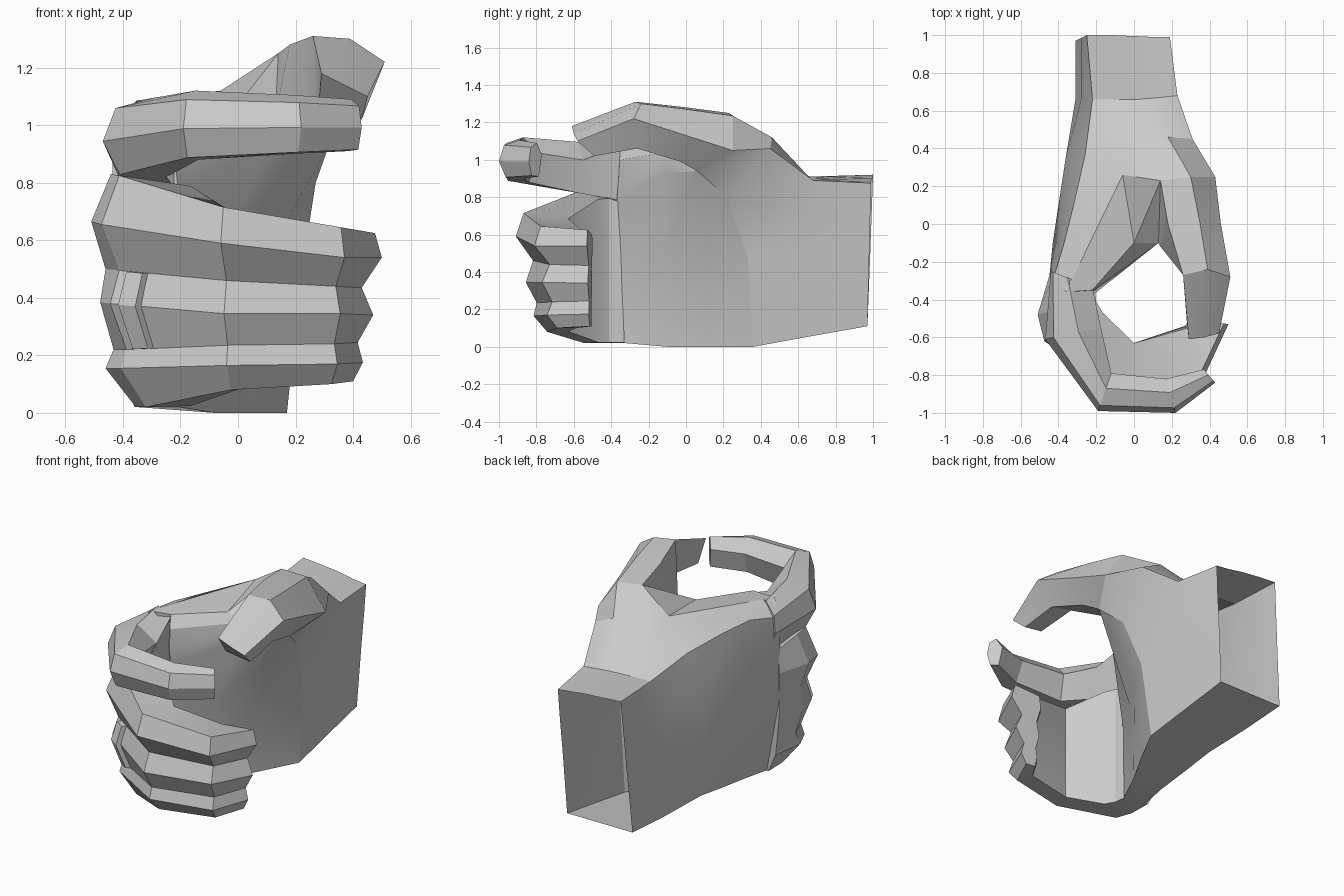
import bpy, bmesh, math
from mathutils import Vector

cube = bpy.data.objects.get("Cube")
if cube:
    bpy.data.objects.remove(cube, do_unlink=True)

grey = bpy.data.materials.new("light_grey")
grey.use_nodes = True
grey.diffuse_color = (0.6, 0.6, 0.6, 1)
grey.node_tree.nodes["Principled BSDF"].inputs["Base Color"].default_value = (0.6, 0.6, 0.6, 1)


def loft(name, rings, cap_start=False, cap_end=True, angle=24):
    """Skin a list of equal-length vertex rings into one mesh object."""
    bm = bmesh.new()
    loops = [[bm.verts.new(p) for p in ring] for ring in rings]
    n = len(loops[0])
    for a, b in zip(loops, loops[1:]):
        for i in range(n):
            j = (i + 1) % n
            bm.faces.new((a[i], a[j], b[j], b[i]))
    if cap_start:
        bm.faces.new(loops[0])
    if cap_end:
        bm.faces.new(loops[-1])
    bmesh.ops.remove_doubles(bm, verts=bm.verts, dist=.0005)
    bmesh.ops.recalc_face_normals(bm, faces=bm.faces)
    mesh = bpy.data.meshes.new(name)
    bm.to_mesh(mesh)
    bm.free()
    mesh.materials.append(grey)
    obj = bpy.data.objects.new(name, mesh)
    bpy.context.collection.objects.link(obj)
    bpy.ops.object.select_all(action='DESELECT')
    obj.select_set(True)
    bpy.context.view_layer.objects.active = obj
    bpy.ops.object.shade_smooth_by_angle(angle=math.radians(angle))
    return obj


# Palm: rings from the open wrist to the knuckles
# (back bottom, back middle, back top, web, thumb x3, crease, inner middle, inner bottom)
wrist_rings = [
    [(-.31, .97, .11), (-.28, .985, .5), (-.25, 1, .92), (-.12, 1, .91), (0, .995, .9),
     (.1, .99, .885), (.19, .99, .875), (.18, .985, .7), (.165, .98, .5), (.14, .97, .11)],
    [(-.31, .66, .09), (-.28, .66, .5), (-.22, .66, .91), (-.1, .66, .905), (.02, .66, .9),
     (.14, .67, .895), (.23, .68, .89), (.22, .67, .7), (.2, .67, .5), (.155, .66, .055)],
    [(-.32, .31, .09), (-.36, .36, .5), (-.26, .36, .98), (-.07, .42, 1.05), (.06, .45, 1.1),
     (.18, .46, 1.12), (.31, .45, 1.06), (.27, .22, .8), (.22, .33, .48), (.17, .36, 0)],
]
web, thumb_root = (-.06, .26, 1.12), [(.14, .23, 1.25), (.3, .25, 1.235), (.43, .25, 1.05), (.32, .06, .94)]
crotch, crotch_side = (0, -.1, 1.07), (.13, -.1, 1.04)
hand_rings = [
    [(-.32, .1, .06), (-.40, .1, .5), (-.32, .1, 1.02), web, *thumb_root,
     (.08, .1, .5), (.05, .13, 0)],
    [(-.32, -.14, .03), (-.43, -.1, .5), (-.37, -.1, 1.04), web, crotch, crotch_side, crotch_side,
     (.1, -.1, .93), (-.07, -.12, .5), (-.08, -.1, 0)],
    [(-.35, -.33, .02), (-.45, -.3, .5), (-.43, -.3, 1.0), (-.36, -.36, 1.08), (-.22, -.35, 1.09),
     (-.22, -.355, 1.0), (-.22, -.36, .9), (-.21, -.37, .79), (-.21, -.35, .5), (-.2, -.33, .02)],
]
loft("palm", wrist_rings + hand_rings)

# Thumb: rings (top inner, top, outer, bottom outer, bottom inner)
thumb_rings = [
    [*thumb_root, crotch_side],
    [(.18, 0, 1.28), (.35, 0, 1.27), (.46, 0, 1.13), (.37, -.03, .99), (.14, -.12, 1.04)],
    [(.26, -.27, 1.31), (.39, -.24, 1.3), (.51, -.28, 1.22), (.42, -.26, 1.06), (.26, -.27, 1.1)],
    [(.29, -.61, 1.18), (.37, -.6, 1.14), (.45, -.58, 1.1), (.43, -.49, 1.02), (.28, -.52, 1.06)],
]
loft("thumb", thumb_rings)

# Index finger, held apart: (outer, inner, top, bottom) stations with a six-sided section
# whose shape is given as (outer-to-inner, bottom-to-top) fractions
root_shape = [(0, .45), (.05, .8), (.4, 1), (1, .99), (1, 0), (.2, 0)]
index_shape = [(0, .45), (.15, .87), (.6, 1), (1, .65), (.75, 0), (.2, .03)]
index_path = [
    ((-.44, -.25), (-.22, -.335), 1.085, .78),
    ((-.47, -.61), (-.175, -.55), 1.095, .82),
    ((-.19, -.99), (-.12, -.79), 1.12, .88),
    ((.22, -1.0), (.17, -.82), 1.105, .9),
    ((.43, -.84), (.37, -.77), 1.09, .91),
]
index_rings = []
for k, (outer, inner, top, bottom) in enumerate(index_path):
    o, i = Vector(outer), Vector(inner)
    index_rings.append([(*o.lerp(i, u), bottom + (top - bottom) * v)
                        for u, v in (index_shape if k else root_shape)])
loft("index_finger", index_rings, True, angle=20)

# Three curled fingers as one scalloped loft: (outer, inner, heights, outside depths, inside scallop)
# with heights and depths listed from the top edge down through ridges and creases
curl_path = [
    ((-.45, -.28), (-.21, -.33), (.80, .66, .5, .38, .22, .14, .02), (.08, 0, 0, .02, .1, .14, .38), 0),
    ((-.51, -.48), (-.2, -.41), (.83, .665, .5, .385, .22, .155, .02), (.22, 0, .16, .1, .25, .16, .5), 0),
    ((-.475, -.62), (-.165, -.47), (.825, .655, .495, .38, .22, .155, .02), (.2, 0, .2, .1, .28, .22, .5), 0),
    ((-.06, -.91), (0, -.63), (.715, .59, .46, .345, .235, .165, .08), (.15, 0, .33, .19, .4, .34, .6), 0),
    ((.37, -.81), (.27, -.54), (.645, .54, .44, .345, .24, .17, .1), (.12, 0, .3, .15, .35, .25, .45), .4),
    ((.5, -.53), (.3, -.5), (.625, .54, .435, .34, .245, .175, .11), (.12, 0, .35, .15, .42, .33, .5), .4),
]
curl_rings = []
for outer, inner, heights, depths, scallop in curl_path:
    o, i = Vector(outer), Vector(inner)
    outside = [(*o.lerp(i, u), z) for u, z in zip(depths, heights)]
    inside = [(*o.lerp(i, 1 - scallop * u), z * .95 + .005) for u, z in zip(depths, heights)]
    curl_rings.append(outside + inside[::-1])
loft("curled_fingers", curl_rings, True, angle=20)

# Finger band: a thin strip lying over the outside of the ring finger
band = []
for t in (.12, .27):
    strip = [Vector(a).lerp(Vector(b), t) for a, b in zip(curl_rings[2][2:5], curl_rings[3][2:5])]
    band.append([p + Vector((-.02, -.02, 0)) for p in strip] + strip[::-1])
loft("finger_band", band, True)
